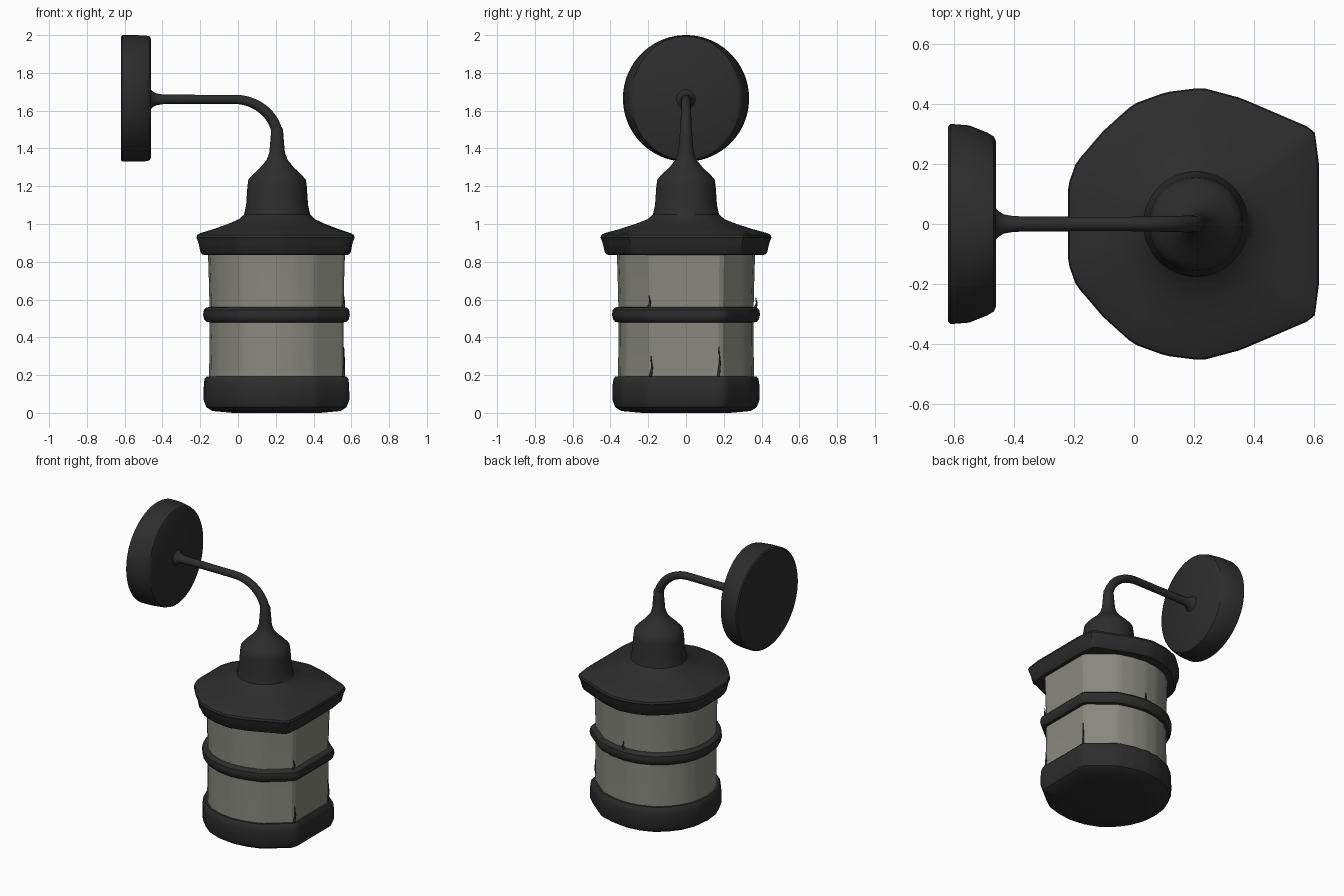
import bpy, bmesh, math
from mathutils import Vector

if "Cube" in bpy.data.objects:
    bpy.data.objects.remove(bpy.data.objects["Cube"])

N = 96
CX = 0.207          # lantern axis


def material(name, rgb):
    m = bpy.data.materials.new(name)
    m.diffuse_color = (*rgb, 1)
    m.use_nodes = True
    m.node_tree.nodes["Principled BSDF"].inputs["Base Color"].default_value = m.diffuse_color
    return m


IRON = material("dark iron", (0.026, 0.026, 0.026))
GLASS = material("frosted glass", (0.25, 0.25, 0.215))


def finish(ob, mat, angle=35):
    ob.data.materials.append(mat)
    bpy.ops.object.select_all(action='DESELECT')
    ob.select_set(True)
    bpy.context.view_layer.objects.active = ob
    bpy.ops.object.shade_smooth_by_angle(angle=math.radians(angle))


def loft(name, rings, mat, angle=35):
    """Skin a stack of equal-length rings and cap both ends."""
    bm = bmesh.new()
    vs = [[bm.verts.new(p) for p in ring] for ring in rings]
    for a, b in zip(vs, vs[1:]):
        for i in range(len(a)):
            j = (i + 1) % len(a)
            bm.faces.new((a[i], a[j], b[j], b[i]))
    bm.faces.new(vs[0][::-1])
    bm.faces.new(vs[-1])
    bmesh.ops.recalc_face_normals(bm, faces=bm.faces)
    me = bpy.data.meshes.new(name)
    bm.to_mesh(me)
    bm.free()
    ob = bpy.data.objects.new(name, me)
    bpy.context.collection.objects.link(ob)
    finish(ob, mat, angle)
    return ob


def polar(half):
    """Radius at N angles of an outline given by its +y half."""
    radii = []
    for k in range(N):
        th = 2 * math.pi * k / N
        d = Vector((math.cos(th), abs(math.sin(th))))
        a = math.atan2(d.y, d.x)
        for p, q in zip(half, half[1:]):
            if a <= math.atan2(q[1], q[0]) + 1e-6:
                break
        p, q = Vector(p), Vector(q)
        radii.append(p.cross(q) / d.cross(q - p))
    return radii


def ring(z, radii, scale=1, t=0, c=0):
    """Outline ring at height z, blended by t towards a circle of radius c."""
    out = []
    for k, r in enumerate(radii):
        th = 2 * math.pi * k / N
        rr = r * scale * (1 - t) + c * t
        out.append((CX + rr * math.cos(th), rr * math.sin(th), z))
    return out


# outlines: faceted towards +x, rounded towards the wall
roof_o = polar([(.41, 0), (.41, .2), (.395, .315), (.15, .42), (.02, .455),
                (-.1, .44), (-.21, .4), (-.31, .31), (-.4, .205), (-.427, .13), (-.427, 0)])
body_o = polar([(.383, 0), (.383, .205), (.21, .345), (.1, .378), (0, .39), (-.1, .378),
                (-.2, .34), (-.28, .275), (-.345, .19), (-.38, .1), (-.39, 0)])

# base tray
loft("base", [ring(z, body_o, s) for z, s in
              [(0, .6), (.01, .88), (.03, .96), (.07, 1), (.15, .995),
               (.18, .985), (.192, .96), (.192, .9)]], IRON)

# glass body
loft("glass_body", [ring(z, body_o, s) for z, s in
                    [(.17, .925), (.4, .915), (.6, .92), (.75, .93), (.86, .94)]], GLASS, 20)

# middle band
loft("middle_band", [ring(z, body_o, s) for z, s in
                     [(.478, .9), (.482, .96), (.495, .99), (.52, 1.005),
                      (.545, .995), (.558, .96), (.562, .9)]], IRON)

# roof: flared rim blending into a round neck and cone
roof = [ring(z, roof_o, s) for z, s in
        [(.835, .88), (.838, .925), (.85, .95), (.9, .975), (.928, 1), (.942, .99), (.952, .95)]]
roof += [ring(z, roof_o, .95, t, .185) for z, t in [(.972, .3), (1.0, .66), (1.025, .92)]]
roof += [ring(z, roof_o, 1, 1, c) for z, c in
         [(1.05, .175), (1.1, .164), (1.2, .157), (1.235, .152), (1.26, .13), (1.3, .088),
          (1.34, .055), (1.38, .041), (1.45, .035), (1.5, .031), (1.515, .024)]]
loft("roof", roof, IRON)

# wall plate, narrowing sideways away from the wall
loft("wall_plate", [[(x, ry * math.cos(2 * math.pi * k / N),
                      1.665 + rz * math.sin(2 * math.pi * k / N)) for k in range(N)]
                    for x, ry, rz in [(-.62, .325, .325), (-.613, .334, .335), (-.55, .329, .335),
                                      (-.49, .305, .333), (-.468, .292, .328), (-.46, .275, .312)]], IRON)


def tube(name, pts, mat):
    """Tube along (x, y, z, radius) points."""
    cu = bpy.data.curves.new(name, 'CURVE')
    cu.dimensions = '3D'
    cu.bevel_depth = 1
    cu.bevel_resolution = 4
    cu.use_fill_caps = True
    sp = cu.splines.new('POLY')
    sp.points.add(len(pts) - 1)
    for p, (x, y, z, r) in zip(sp.points, pts):
        p.co = (x, y, z, 1)
        p.radius = r
    ob = bpy.data.objects.new(name, cu)
    bpy.context.collection.objects.link(ob)
    bpy.ops.object.select_all(action='DESELECT')
    ob.select_set(True)
    bpy.context.view_layer.objects.active = ob
    bpy.ops.object.convert(target='MESH')
    finish(bpy.context.object, mat, 50)


# arm: flared foot, straight run, quarter bend into the roof
arm = [(-.47, 0, 1.66, .065), (-.455, 0, 1.66, .045), (-.435, 0, 1.66, .032),
       (-.4, 0, 1.66, .026), (-.2, 0, 1.66, .024)]
for k in range(17):
    a = math.pi / 2 * k / 16
    arm.append((-.02 + .23 * math.sin(a), 0, 1.45 + .21 * math.cos(a), .024 + .006 * k / 16))
arm.append((.21, 0, 1.38, .032))
tube("arm", arm, IRON)

# thin iron slivers creeping over the glass
for i, (x, y, z, h) in enumerate([(.556, -.19, .18, .12), (.556, .17, .18, .17),
                                  (.556, -.2, .55, .07), (.21, .365, .55, .06)]):
    tube("sliver_%d" % (i + 1), [(x, y, z, .009), (x + .006, y + .01, z + h * .5, .005),
                                 (x + .004, y + .004, z + h, .002)], IRON)
